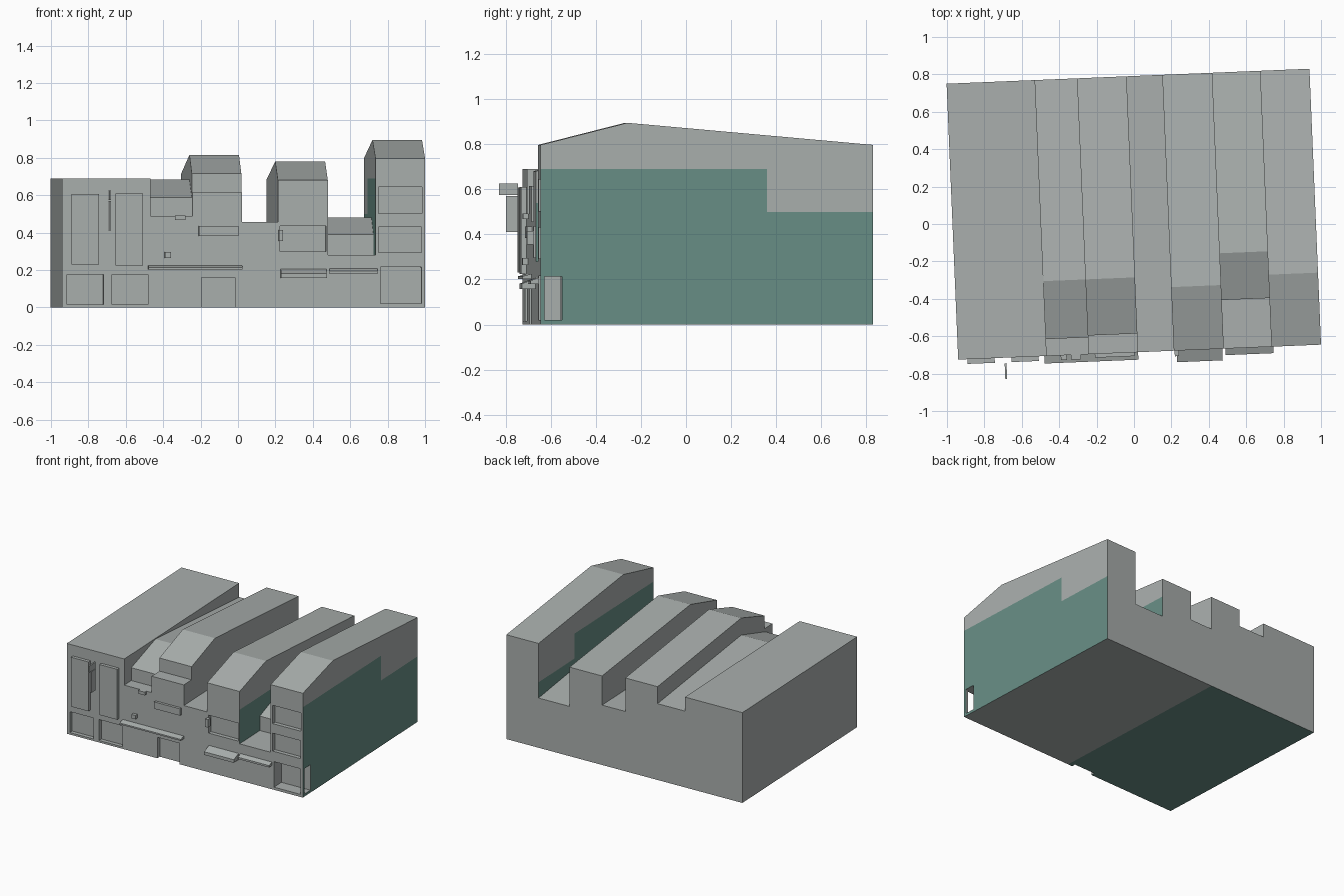
import bpy, bmesh
from mathutils import Vector

cube = bpy.data.objects.get("Cube")
if cube:
    bpy.data.objects.remove(cube, do_unlink=True)

DEPTH = 1.475


def material(name, rgb):
    m = bpy.data.materials.new(name)
    m.use_nodes = True
    m.diffuse_color = (*rgb, 1)
    m.node_tree.nodes["Principled BSDF"].inputs["Base Color"].default_value = (*rgb, 1)
    return m


GREY = material("stone grey", (0.40, 0.43, 0.42))
GREEN = material("muted green", (0.138, 0.27, 0.235))


def site(u, d, z):
    """Slightly skewed plot: u along the street, d back from the facade."""
    return Vector((u - 0.042 * d, -0.725 + 0.0412 * (u + 0.94) + d, z))


def prism(name, u0, u1, profile):
    """Extrude a (depth, height) profile along the street."""
    bm = bmesh.new()
    ends = [[bm.verts.new(site(u, d, z)) for d, z in profile] for u in (u0, u1)]
    for loop in ends:
        bm.faces.new(loop)
    n = len(profile)
    for i in range(n):
        j = (i + 1) % n
        bm.faces.new((ends[0][i], ends[0][j], ends[1][j], ends[1][i]))
    bmesh.ops.recalc_face_normals(bm, faces=bm.faces)
    mesh = bpy.data.meshes.new(name)
    bm.to_mesh(mesh)
    bm.free()
    mesh.materials.append(GREY)
    mesh.materials.append(GREEN)
    ob = bpy.data.objects.new(name, mesh)
    bpy.context.collection.objects.link(ob)
    return ob


def box(name, u0, u1, z0, z1, d0, d1=0.0):
    return prism(name, u0, u1, [(d0, z0), (d0, z1), (d1, z1), (d1, z0)])


def cut(ob, *cutters):
    """Carve recesses, then discard the cutters."""
    for args in cutters:
        tool = box("cutter", *args)
        tool.hide_render = True
        mod = ob.modifiers.new("recess", 'BOOLEAN')
        mod.operation = 'DIFFERENCE'
        mod.solver = 'EXACT'
        mod.object = tool
        dg = bpy.context.evaluated_depsgraph_get()
        mesh = bpy.data.meshes.new_from_object(ob.evaluated_get(dg))
        ob.modifiers.clear()
        ob.data = mesh
        bpy.data.objects.remove(tool, do_unlink=True)


def paint(ob, rule, planes=()):
    """Split along planes, then colour faces green where the rule holds."""
    bm = bmesh.new()
    bm.from_mesh(ob.data)
    for point, normal in planes:
        bmesh.ops.bisect_plane(bm, geom=bm.verts[:] + bm.edges[:] + bm.faces[:],
                               plane_co=point, plane_no=normal)
    bm.normal_update()
    for f in bm.faces:
        f.material_index = int(rule(f.calc_center_median(), f.normal))
    bm.to_mesh(ob.data)
    bm.free()


def gable(front, ridge_d, ridge, back):
    """Roofline that climbs to a ridge and falls gently to the rear."""
    return [(0, 0), (0, front), (ridge_d, ridge), (DEPTH, back), (DEPTH, 0)]


def stepped(ledge, step_d, front, ridge_d, ridge, back):
    """Like gable, with a flat ledge in front of the roof."""
    return [(0, 0), (0, ledge), (step_d, ledge), (step_d, front),
            (ridge_d, ridge), (DEPTH, back), (DEPTH, 0)]


# Row of buildings, from right to left as the model faces
flat_house = box("flat_roof_house", -0.94, -0.467, 0, 0.69, 0, DEPTH)
low_house = prism("low_stepped_house", -0.467, -0.243,
                  stepped(0.49, 0.09, 0.588, 0.40, 0.685, 0.583))
tall_house = prism("tall_stepped_house", -0.243, 0.022,
                   stepped(0.615, 0.10, 0.715, 0.40, 0.815, 0.713))
link = box("flat_link", 0.022, 0.213, 0, 0.457, 0, DEPTH)
middle_house = prism("middle_gable_house", 0.213, 0.48, gable(0.68, 0.34, 0.78, 0.68))
yard_house = prism("yard_house", 0.48, 0.735,
                   stepped(0.28, 0.26, 0.39, 0.51, 0.48, 0.38))
end_house = prism("end_gable_house", 0.735, 1.0, gable(0.797, 0.385, 0.895, 0.797))

# Window and door recesses
cut(flat_house, (-0.915, -0.72, 0.015, 0.175, -0.1, 0.03),
    (-0.675, -0.48, 0.015, 0.175, -0.1, 0.03))
cut(tall_house, (-0.195, -0.015, -0.05, 0.16, -0.1, 0.03))
cut(middle_house, (0.225, 0.47, 0.298, 0.435, -0.1, 0.03))
cut(end_house, (0.752, 0.985, 0.503, 0.643, -0.1, 0.03),
    (0.752, 0.982, 0.293, 0.43, -0.1, 0.03),
    (0.762, 0.98, 0.02, 0.215, -0.1, 0.095),
    (0.9, 1.1, 0.02, 0.213, 0.018, 0.095))

# Painted undersides and party walls
for house in (flat_house, low_house, tall_house):
    paint(house, lambda c, n: n.z < -0.9 and c.z < 0.001)
up = Vector((0, 0, 1))
paint(middle_house, lambda c, n: n.x > 0.9 and c.z < 0.54 and c.x > 0.35,
      [(Vector((0, 0, 0.54)), up)])
step_y = 0.36
paint(end_house,
      lambda c, n: abs(n.x) > 0.9 and c.z < (0.5 if c.y > step_y else 0.69)
      and not 0.74 < c.x + 0.042 * (c.y + 0.645) < 0.99,
      [(Vector((0, 0, 0.69)), up), (Vector((0, 0, 0.5)), up),
       (Vector((0, step_y, 0)), Vector((0, 1, 0)))])

# Raised upper windows
box("upper_window_outer", -0.89, -0.745, 0.23, 0.607, -0.025)
box("upper_window_inner", -0.655, -0.51, 0.225, 0.61, -0.025)

# Hanging sign and its bracket
box("hanging_sign_top", -0.693, -0.683, 0.575, 0.625, -0.115, -0.03)
box("hanging_sign_panel", -0.693, -0.683, 0.41, 0.57, -0.085, -0.03)

# Small facade fittings
box("fascia_board", -0.21, 0.003, 0.383, 0.435, -0.02)
box("lamp_upper", -0.337, -0.283, 0.468, 0.492, -0.025)
box("lamp_lower", -0.392, -0.36, 0.265, 0.295, -0.025)
box("wall_bracket", 0.217, 0.24, 0.355, 0.415, -0.03)

# Sloping shop awnings
for name, u0, u1, low, high, out in (
        ("awning_long", -0.48, 0.022, 0.203, 0.225, 0.04),
        ("awning_deep", 0.228, 0.472, 0.157, 0.205, 0.062),
        ("awning_short", 0.488, 0.745, 0.18, 0.208, 0.035)):
    prism(name, u0, u1, [(0, low), (-out, low), (-out, low + 0.5 * (high - low)), (0, high)])
